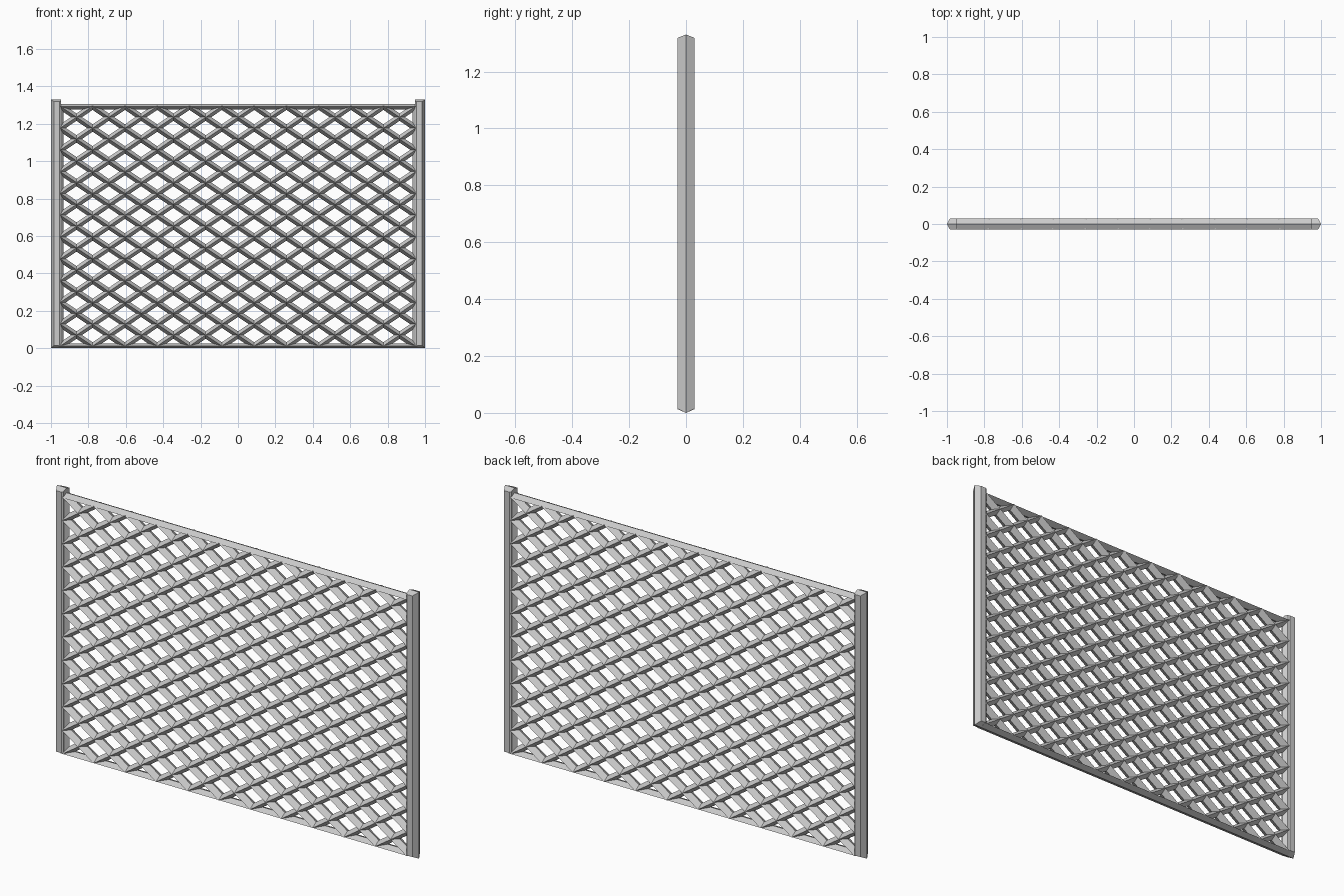
import bpy, bmesh, math
from mathutils import Vector

if "Cube" in bpy.data.objects:
    bpy.data.objects.remove(bpy.data.objects["Cube"])


def bar(name, a, b, profile, cuts=()):
    """Extrude a (side, y) profile from a to b in the xz plane, then trim it with planes."""
    a, b = Vector(a), Vector(b)
    d = (b - a).normalized()
    side = Vector((d.z, 0, -d.x))
    bm = bmesh.new()
    rings = [[bm.verts.new(p + side * s + Vector((0, y, 0))) for s, y in profile]
             for p in (a, b)]
    n = len(profile)
    for i in range(n):
        j = (i + 1) % n
        bm.faces.new((rings[0][i], rings[0][j], rings[1][j], rings[1][i]))
    bm.faces.new(rings[0][::-1])
    bm.faces.new(rings[1])
    for co, no in cuts:
        geom = bm.verts[:] + bm.edges[:] + bm.faces[:]
        res = bmesh.ops.bisect_plane(bm, geom=geom, plane_co=co, plane_no=no,
                                     clear_outer=True, dist=1e-6)
        edges = [e for e in res['geom_cut'] if isinstance(e, bmesh.types.BMEdge)]
        if edges:
            bmesh.ops.contextual_create(bm, geom=edges)
    bmesh.ops.recalc_face_normals(bm, faces=bm.faces[:])
    if bm.faces:
        me = bpy.data.meshes.new(name)
        bm.to_mesh(me)
        bpy.context.collection.objects.link(bpy.data.objects.new(name, me))
    bm.free()


def diamond(half, depth):
    """Diamond section with ridges at the front, back and both sides."""
    return [(-half, 0), (0, -depth), (half, 0), (0, depth)]


# End posts with ridged tops and bottoms, plus the inner edge strips
roof = [((0, 0, 1.33), (0, s * 0.4, 1)) for s in (-1, 1)]
keel = [((0, 0, 0.0), (0, s * 0.5, -1)) for s in (-1, 1)]
for s, label in ((-1, "left"), (1, "right")):
    prof = [(s * x, y) for x, y in ((1, 0), (0.984, 0.03), (0.955, 0.03), (0.947, 0.024),
                                    (0.947, -0.024), (0.955, -0.03), (0.984, -0.03))]
    bar(label + "_post", (0, 0, -0.05), (0, 0, 1.4), prof, roof + keel)
    inner = [(s * x, y) for x, y in ((0.955, 0.03), (0.932, 0), (0.955, -0.03))]
    bar(label + "_inner_edge", (0, 0, 0.012), (0, 0, 1.292), inner)

# Top and bottom rails
bar("top_rail", (-0.95, 0, 1.291), (0.95, 0, 1.291), diamond(0.015, 0.03))
bar("bottom_rail", (-0.96, 0, 0.013), (0.96, 0, 0.013), diamond(0.013, 0.03))

# Crossing lattice slats, trimmed to the frame opening
DX, DZ, Z0 = 1.9 / 11, 0.1165, 0.012
slope = DZ / DX
box = [((-0.95, 0, 0), (-1, 0, 0)), ((0.95, 0, 0), (1, 0, 0)),
       ((0, 0, 0.012), (0, 0, -1)), ((0, 0, 1.294), (0, 0, 1))]
for s, label in ((1, "rising_slat"), (-1, "falling_slat")):
    for k in range(-12, 23):
        z = Z0 + k * DZ                      # height at the starting side
        a, b = (-s * 1.05, 0, z - 0.1 * slope), (s * 1.05, 0, z + 2.0 * slope)
        bar(label, a, b, diamond(0.0165, 0.03), box)
